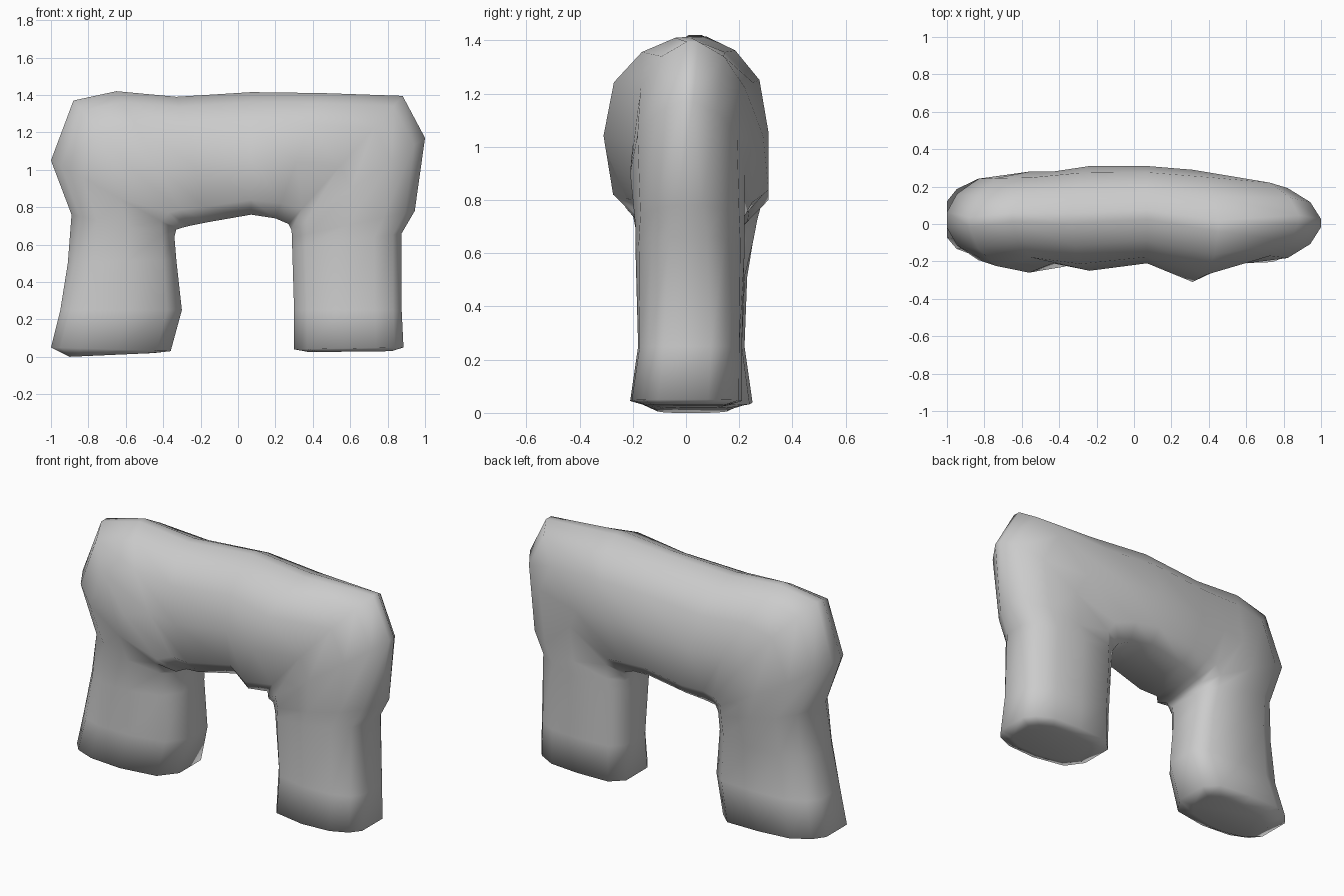
import bpy, bmesh

# Stations along the arch: outer x, z / inner x, z / front y, back y / boxiness
STATIONS = [
    (-.90, .00, -.45, .02, -.11, .16, 1),
    (-1.0, .05, -.36, .03, -.18, .25, 1),
    (-.95, .25, -.30, .25, -.18, .22, 1),
    (-.91, .50, -.33, .52, -.18, .23, .8),
    (-.89, .76, -.34, .64, -.19, .26, .5),
    (-1.0, 1.05, -.33, .68, -.22, .27, .2),
    (-.88, 1.37, -.30, .69, -.26, .28, 0),
    (-.65, 1.42, -.26, .70, -.21, .28, 0),
    (-.33, 1.39, -.16, .72, -.25, .31, 0),
    (.07, 1.415, .07, .76, -.21, .31, 0),
    (.45, 1.41, .20, .74, -.31, .29, 0),
    (.88, 1.395, .27, .71, -.20, .25, 0),
    (1.0, 1.17, .285, .68, -.21, .22, 0),
    (.945, .78, .29, .64, -.19, .22, .4),
    (.875, .66, .29, .58, -.19, .22, .7),
    (.875, .25, .30, .25, -.18, .21, 1),
    (.885, .05, .30, .04, -.21, .21, 1),
    (.82, .03, .38, .025, -.15, .15, 1),
]

# Cross-section, outer to inner: position, then front and back depth
# for the round lintel and for the boxy legs
PROFILE = [
    (0.0, .10, .10, .50, .40),
    (.08, .52, .52, .78, .70),
    (.25, .87, .87, .97, .95),
    (.55, 1.0, 1.0, 1.0, 1.0),
    (.88, .88, 1.0, .80, .95),
    (1.0, .60, .72, .32, .62),
]


def ring(bm, station):
    ox, oz, ix, iz, front, back, box = station
    mid, half = (front + back) / 2, (back - front) / 2
    fronts = [(t, -(rf + (bf - rf) * box)) for t, rf, rb, bf, bb in PROFILE]
    backs = [(t, rb + (bb - rb) * box) for t, rf, rb, bf, bb in PROFILE]
    return [bm.verts.new((ox + (ix - ox) * t, mid + half * d, oz + (iz - oz) * t))
            for t, d in fronts + backs[::-1]]


# Stone arch: two legs and the lintel lofted as one continuous body
bm = bmesh.new()
rings = [ring(bm, s) for s in STATIONS]
for a, b in zip(rings, rings[1:]):
    n = len(a)
    for i in range(n):
        j = (i + 1) % n
        bm.faces.new((a[i], a[j], b[j], b[i]))
# Feet undersides
bm.faces.new(rings[0])
bm.faces.new(rings[-1])
bmesh.ops.recalc_face_normals(bm, faces=bm.faces)
mesh = bpy.data.meshes.new("stone_arch")
bm.to_mesh(mesh)
bm.free()
arch = bpy.data.objects.new("stone_arch", mesh)
bpy.context.collection.objects.link(arch)

# Soft, weathered shading all over
bpy.context.view_layer.objects.active = arch
arch.select_set(True)
bpy.ops.object.shade_smooth()
